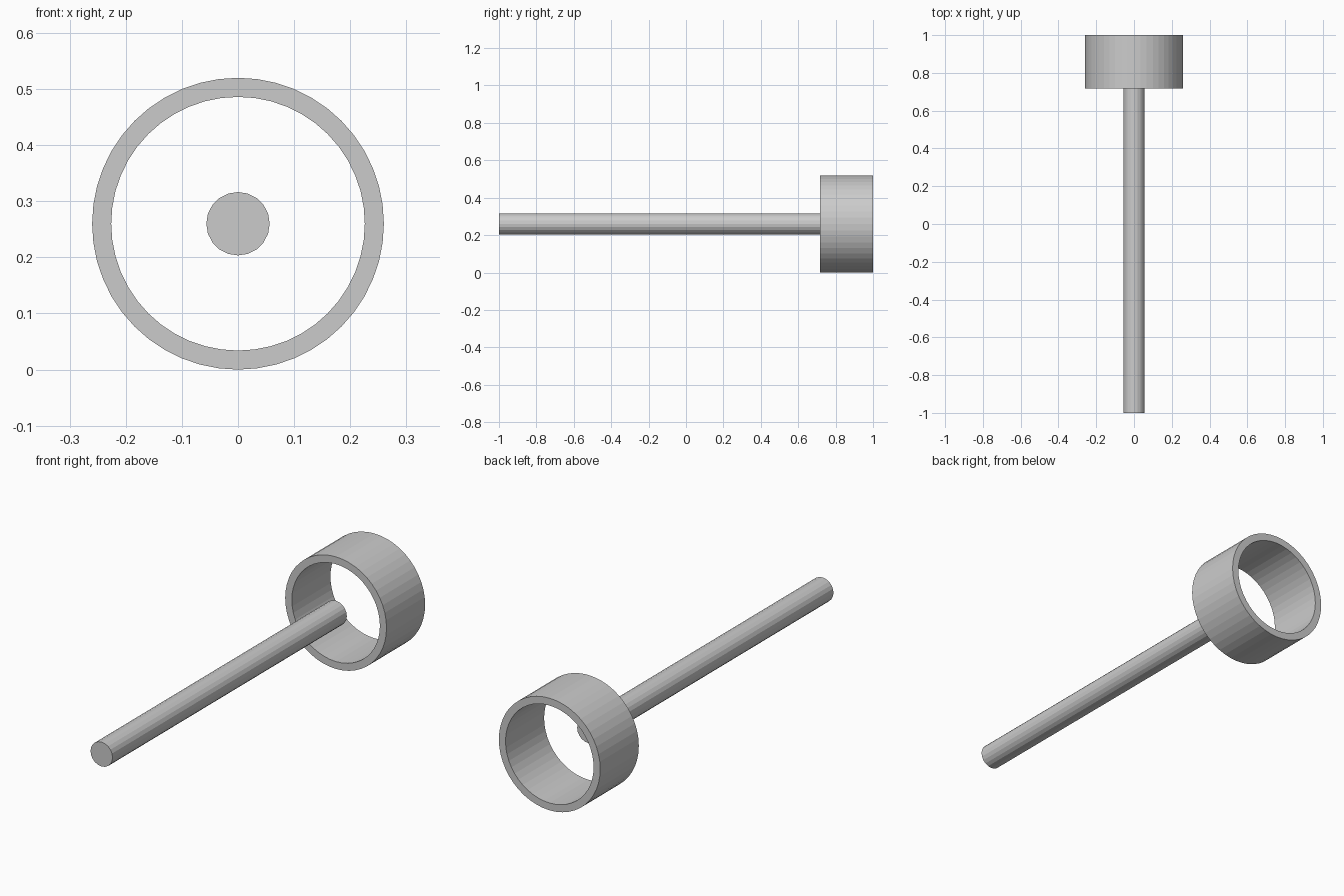
import bpy, bmesh
from math import cos, sin, tau

if "Cube" in bpy.data.objects:
    bpy.data.objects.remove(bpy.data.objects["Cube"])

Z = 0.26            # height of the shared axis
FRONT, JOIN, BACK = -1.0, 0.717, 1.0


def circle(bm, radius, y, sides):
    return [bm.verts.new((radius * sin(tau * i / sides), y, Z + radius * cos(tau * i / sides)))
            for i in range(sides)]


def bridge(bm, a, b):
    n = len(a)
    for i in range(n):
        j = (i + 1) % n
        bm.faces.new((a[i], a[j], b[j], b[i]))


def finish(bm, name):
    bmesh.ops.recalc_face_normals(bm, faces=bm.faces)
    mesh = bpy.data.meshes.new(name)
    bm.to_mesh(mesh)
    bm.free()
    obj = bpy.data.objects.new(name, mesh)
    bpy.context.collection.objects.link(obj)
    return obj


# Handle: solid faceted rod ending at the front plane of the ring
bm = bmesh.new()
ends = [circle(bm, 0.0565, y, 20) for y in (FRONT, JOIN)]
bridge(bm, *ends)
for end in ends:
    bm.faces.new(end)
finish(bm, "handle_rod")

# Head: open-ended tube with a thin wall
bm = bmesh.new()
profile = [(0.26, JOIN), (0.26, BACK), (0.226, BACK), (0.226, JOIN)]
loops = [circle(bm, r, y, 48) for r, y in profile]
for k in range(4):
    bridge(bm, loops[k], loops[(k + 1) % 4])
finish(bm, "head_ring")
